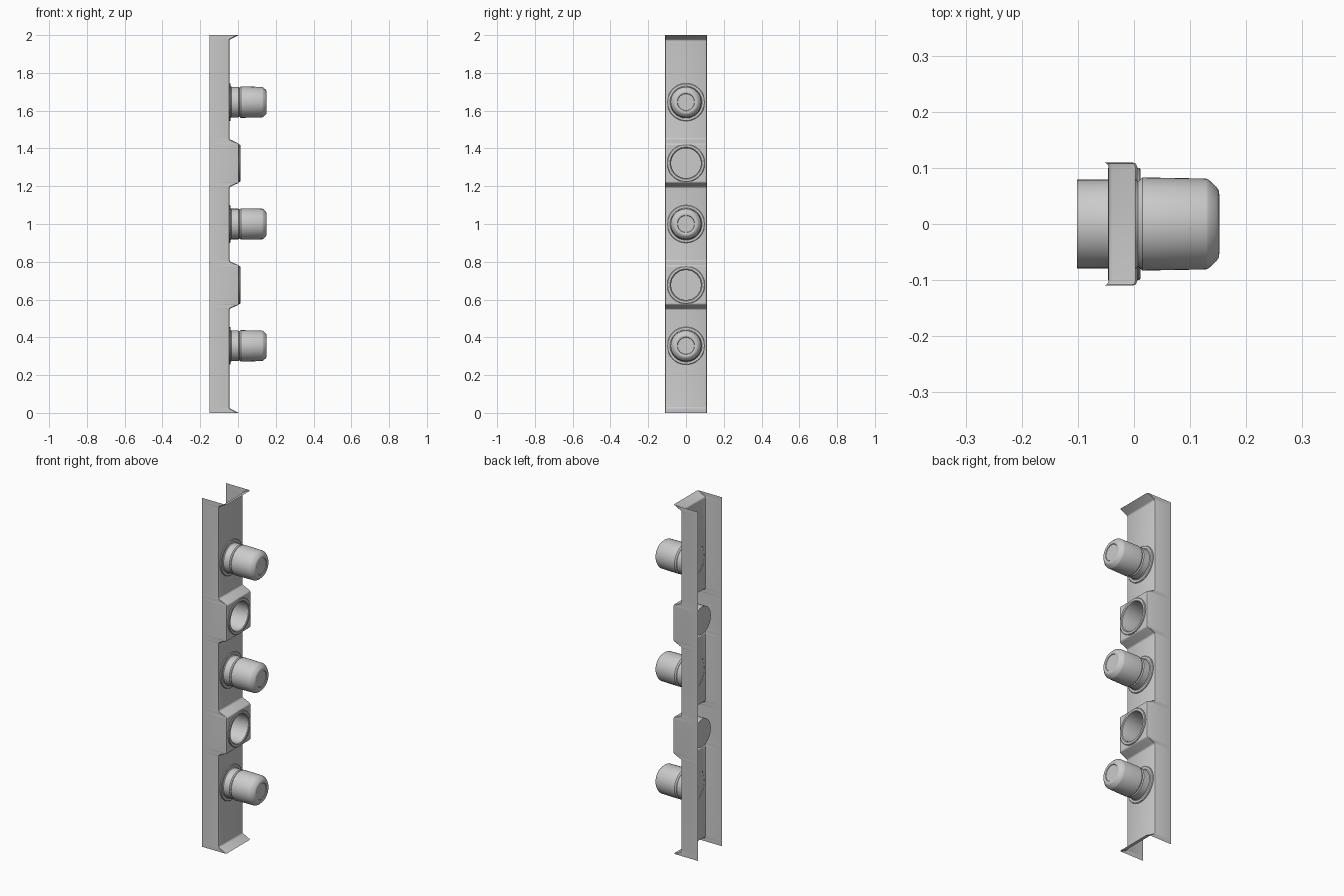
import bpy, bmesh, math
from mathutils import Vector

if "Cube" in bpy.data.objects:
    bpy.data.objects.remove(bpy.data.objects["Cube"])

BACK, HALF_W, EDGE = -0.152, 0.11, 0.009
WEB_X, BOX_X = -0.045, 0.006
SIDES = 48
PEGS = (0.355, 1.0, 1.645)
SOCKETS = (0.677, 1.322)


def finish(name, bm, angle=35):
    mesh = bpy.data.meshes.new(name)
    bmesh.ops.recalc_face_normals(bm, faces=bm.faces)
    bm.to_mesh(mesh)
    bm.free()
    ob = bpy.data.objects.new(name, mesh)
    bpy.context.collection.objects.link(ob)
    bpy.ops.object.select_all(action='DESELECT')
    ob.select_set(True)
    bpy.context.view_layer.objects.active = ob
    bpy.ops.object.shade_smooth_by_angle(angle=math.radians(angle))
    return ob


def lathe(name, profile, z):
    """Turn (radius, x) points around the x direction; radius 0 closes the end."""
    bm = bmesh.new()
    rings = []
    for r, x in profile:
        rings.append([bm.verts.new((x, r * math.cos(a), z + r * math.sin(a)))
                      for a in (2 * math.pi * i / SIDES for i in range(SIDES))])
    for a, b in zip(rings, rings[1:]):
        for i in range(SIDES):
            j = (i + 1) % SIDES
            bm.faces.new((a[i], a[j], b[j], b[i]))
    bmesh.ops.remove_doubles(bm, verts=bm.verts, dist=1e-5)
    return finish(name, bm)


def fillet(points, cut=0.007, steps=4):
    """Round the inner corners of an open (x, z) outline."""
    out = [points[0]]
    for a, p, b in zip(points, points[1:], points[2:]):
        a, p, b = Vector(a), Vector(p), Vector(b)
        s, e = p + (a - p).normalized() * cut, p + (b - p).normalized() * cut
        for i in range(steps + 1):
            t = i / steps
            out.append(tuple(s * (1 - t) ** 2 + p * 2 * t * (1 - t) + e * t * t))
    return out + [points[-1]]


# Channel: front outline swept into a thin open-backed section
outline = [(0.003, 0), (WEB_X, 0.025)]
for c in SOCKETS:
    outline += [(WEB_X, c - 0.127), (BOX_X, c - 0.103),
                (BOX_X, c + 0.103), (WEB_X, c + 0.127)]
outline += [(WEB_X, 1.975), (0.003, 2)]
bm = bmesh.new()
rows = []
for x, z in fillet(outline):
    section = [(BACK, -HALF_W), (x - EDGE, -HALF_W), (x - 0.0026, -HALF_W + 0.0026),
               (x, -HALF_W + EDGE)]
    section += [(sx, -sy) for sx, sy in reversed(section)]
    rows.append([bm.verts.new((sx, sy, z)) for sx, sy in section])
for a, b in zip(rows, rows[1:]):
    zm = (a[0].co.z + b[0].co.z) / 2
    dz = b[0].co.z - a[0].co.z
    is_box_front = dz > 0.15 and any(abs(zm - c) < 0.02 for c in SOCKETS)
    for i in range(7):
        if not (is_box_front and i == 3):
            bm.faces.new((a[i], a[i + 1], b[i + 1], b[i]))
    if is_box_front:
        # Raised front with a round opening for the socket
        hole, frame = [], []
        for k in range(SIDES):
            t = 2 * math.pi * k / SIDES
            u, v = math.cos(t), math.sin(t)
            m = max(abs(u), abs(v))
            hole.append(bm.verts.new((BOX_X, 0.095 * u, zm + 0.095 * v)))
            frame.append(bm.verts.new((BOX_X, (HALF_W - EDGE) * u / m, zm + dz / 2 * v / m)))
        for k in range(SIDES):
            j = (k + 1) % SIDES
            bm.faces.new((hole[k], hole[j], frame[j], frame[k]))
bmesh.ops.remove_doubles(bm, verts=bm.verts, dist=1e-5)
finish("channel", bm)

# Sockets: rim and closed cup reaching back into the channel
for n, z in enumerate(SOCKETS, 1):
    lathe(f"socket_{n}", [(0.100, BOX_X - 0.001), (0.100, 0.009), (0.097, 0.012),
                          (0.085, 0.012), (0.081, 0.009), (0.079, 0.002),
                          (0.079, -0.102), (0, -0.102)], z)

# Pegs: flange, collar, groove and rounded cap
for n, z in enumerate(PEGS, 1):
    lathe(f"peg_base_{n}", [(0.100, WEB_X - 0.001), (0.100, WEB_X + 0.003),
                            (0.097, WEB_X + 0.006), (0.085, WEB_X + 0.006),
                            (0.081, WEB_X + 0.010), (0.081, 0.002),
                            (0.078, 0.005), (0.076, 0.008)], z)
    lathe(f"peg_cap_{n}", [(0.076, 0.007), (0.079, 0.010), (0.083, 0.015),
                           (0.081, 0.128), (0.079, 0.133), (0.066, 0.147),
                           (0.060, 0.151), (0.053, 0.152), (0.046, 0.150),
                           (0.044, 0.147), (0, 0.147)], z)
